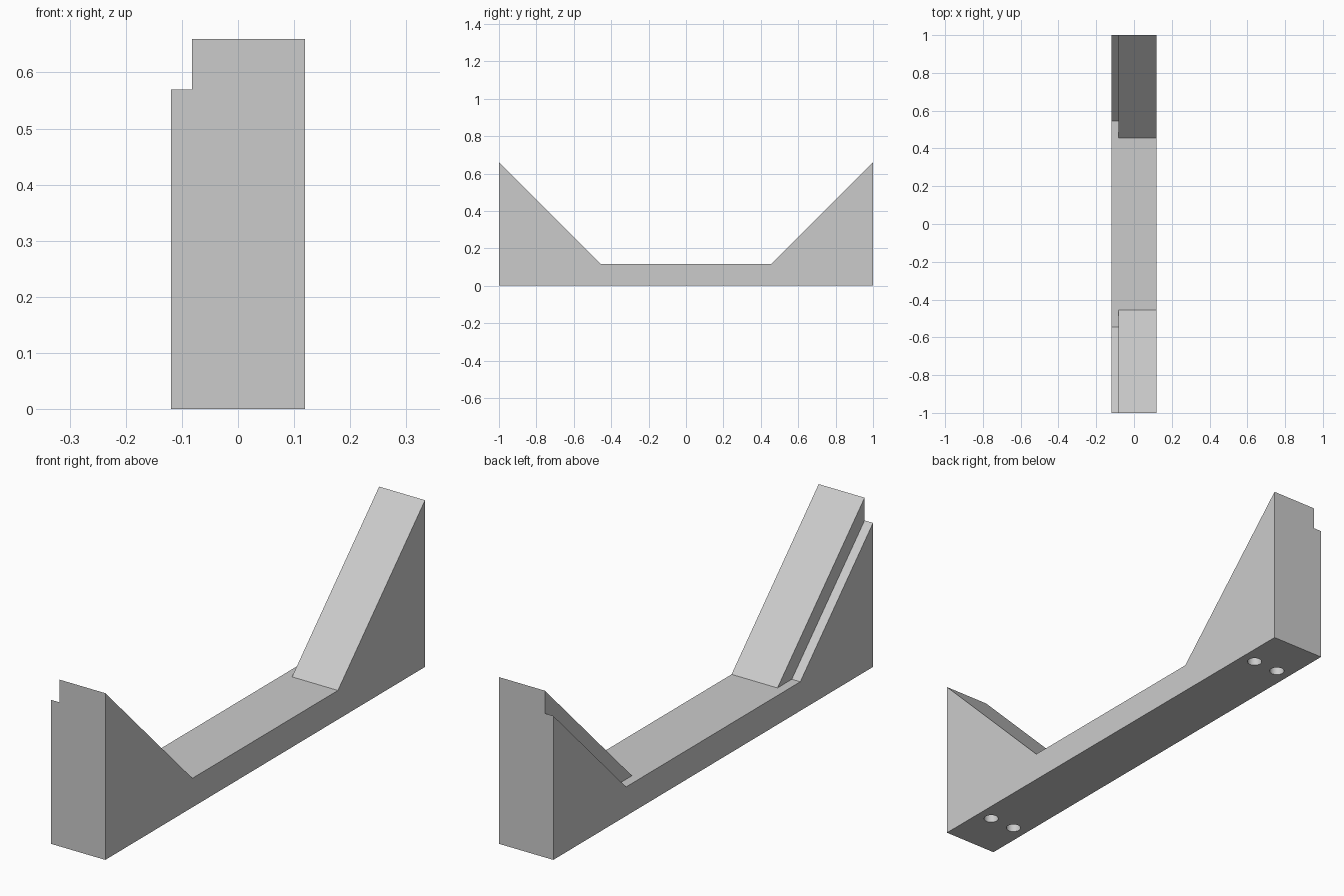
import bpy, bmesh

cube = bpy.data.objects.get("Cube")
if cube:
    bpy.data.objects.remove(cube, do_unlink=True)

HALF_W, FLOOR, TOP = 0.119, 0.115, 0.66
LEDGE_X, LEDGE_DROP = -0.082, 0.09
RAMP_FOOT = 1 - (TOP - FLOOR)

grey = bpy.data.materials.new("plain_grey")
grey.use_nodes = True
grey.diffuse_color = (0.6, 0.6, 0.6, 1)
grey.node_tree.nodes["Principled BSDF"].inputs["Base Color"].default_value = (0.6, 0.6, 0.6, 1)


def add_object(name, bm):
    bmesh.ops.recalc_face_normals(bm, faces=bm.faces)
    mesh = bpy.data.meshes.new(name)
    bm.to_mesh(mesh)
    bm.free()
    mesh.materials.append(grey)
    obj = bpy.data.objects.new(name, mesh)
    bpy.context.collection.objects.link(obj)
    return obj


def extrude_profile(name, points, x0, x1):
    """Extrude a (y, z) outline along x."""
    bm = bmesh.new()
    face = bm.faces.new([bm.verts.new((x0, y, z)) for y, z in points])
    new = bmesh.ops.extrude_face_region(bm, geom=[face])["geom"]
    verts = [v for v in new if isinstance(v, bmesh.types.BMVert)]
    bmesh.ops.translate(bm, verts=verts, vec=(x1 - x0, 0, 0))
    return add_object(name, bm)


def drill(name, x, y, radius, depth):
    bm = bmesh.new()
    bmesh.ops.create_cone(bm, cap_ends=True, segments=32, radius1=radius,
                          radius2=radius, depth=depth * 2)
    bmesh.ops.translate(bm, verts=bm.verts, vec=(x, y, 0))
    return add_object(name, bm)


# Bracket: flat bar with a sloped ramp rising at each end
bracket = extrude_profile("cradle_bracket", [
    (-1, 0), (1, 0), (1, TOP), (RAMP_FOOT, FLOOR), (-RAMP_FOOT, FLOOR), (-1, TOP)],
    -HALF_W, HALF_W)

# Cutters: stepped ledge along one edge of each ramp, and blind screw holes
cutters = []
for s in (-1, 1):
    foot = RAMP_FOOT + LEDGE_DROP
    ledge = [(s * (RAMP_FOOT - 0.1), FLOOR), (s * foot, FLOOR),
             (s * 1.1, TOP - LEDGE_DROP + 0.1), (s * 1.1, 1), (s * (RAMP_FOOT - 0.1), 1)]
    cutters.append(extrude_profile("ledge_cutter", ledge, -0.2, LEDGE_X))
    for x in (-0.057, 0.057):
        cutters.append(drill("hole_cutter", x, s * 0.804, 0.028, 0.2))

for cutter in cutters:
    cutter.hide_render = True
    mod = bracket.modifiers.new("cut", "BOOLEAN")
    mod.operation = "DIFFERENCE"
    mod.solver = "EXACT"
    mod.object = cutter

# Apply the cuts and drop the cutters
bpy.context.view_layer.update()
evaluated = bracket.evaluated_get(bpy.context.evaluated_depsgraph_get())
final = bpy.data.meshes.new_from_object(evaluated)
bracket.modifiers.clear()
bracket.data = final
for cutter in cutters:
    bpy.data.objects.remove(cutter, do_unlink=True)

# Round hole walls shade smooth, everything else stays crisp
bpy.context.view_layer.objects.active = bracket
bracket.select_set(True)
bpy.ops.object.shade_smooth_by_angle()
